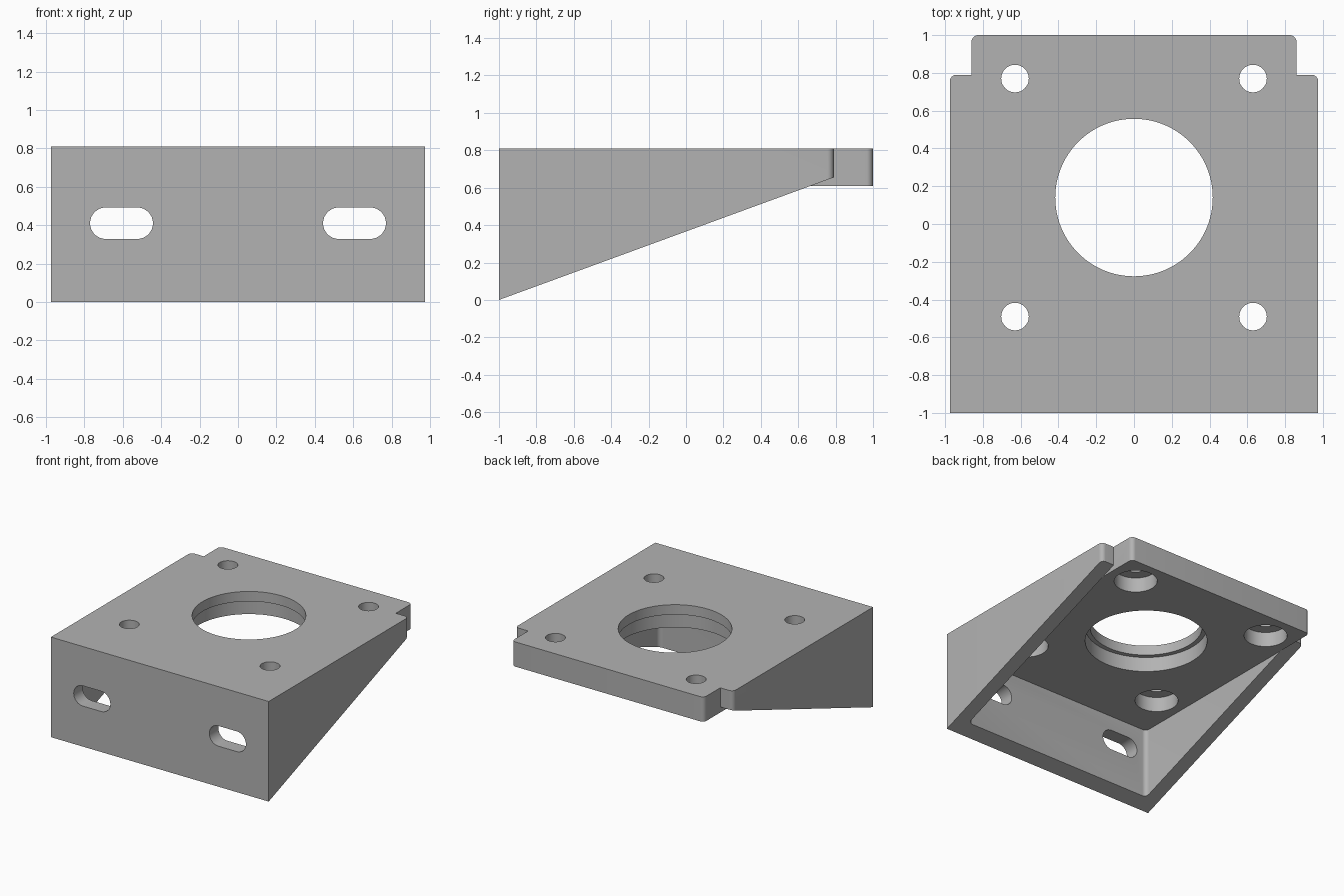
import bpy, bmesh, math
from mathutils import Vector, Matrix

cube = bpy.data.objects.get("Cube")
if cube:
    bpy.data.objects.remove(cube, do_unlink=True)

HALF, INNER, TOP, FLOOR = 0.975, 0.86, 0.81, 0.61   # widths and plate heights
WALL_END, SLOPE, R = 0.79, 0.366, 0.035

grey = bpy.data.materials.new("mid grey")
grey.use_nodes = True
colour = (0.45, 0.45, 0.45, 1)
grey.diffuse_color = colour
grey.node_tree.nodes["Principled BSDF"].inputs["Base Color"].default_value = colour


def outline(corners, steps=8):
    """Turn (x, y, radius) corners into points, rounding where radius > 0."""
    pts = []
    for i, (x, y, r) in enumerate(corners):
        p = Vector((x, y))
        if not r:
            pts.append(p)
            continue
        a = (Vector(corners[i - 1][:2]) - p).normalized()
        b = (Vector(corners[(i + 1) % len(corners)][:2]) - p).normalized()
        c = p + (a + b) * r
        for k in range(steps + 1):
            t = k / steps * math.pi / 2
            pts.append(c - b * r * math.cos(t) - a * r * math.sin(t))
    return pts


def prism(name, pts, low, high, axis="z"):
    """Extrude a closed outline along an axis."""
    place = {"x": lambda u, v, w: (w, u, v),
             "y": lambda u, v, w: (u, w, v),
             "z": lambda u, v, w: (u, v, w)}[axis]
    bm = bmesh.new()
    base = bm.faces.new([bm.verts.new(place(u, v, low)) for u, v in pts])
    ext = bmesh.ops.extrude_face_region(bm, geom=[base])
    verts = [g for g in ext["geom"] if isinstance(g, bmesh.types.BMVert)]
    bmesh.ops.translate(bm, verts=verts, vec=place(0, 0, high - low))
    bmesh.ops.recalc_face_normals(bm, faces=bm.faces[:])
    mesh = bpy.data.meshes.new(name)
    bm.to_mesh(mesh)
    bm.free()
    mesh.materials.append(grey)
    obj = bpy.data.objects.new(name, mesh)
    bpy.context.collection.objects.link(obj)
    return obj


def disc(x, y, r, n=48):
    return [(x + r * math.cos(math.tau * k / n), y + r * math.sin(math.tau * k / n))
            for k in range(n)]


def cut(target, cutter):
    cutter.hide_render = True
    mod = target.modifiers.new("cut", "BOOLEAN")
    mod.operation, mod.solver, mod.object = "DIFFERENCE", "EXACT", cutter
    bpy.ops.object.select_all(action="DESELECT")
    bpy.context.view_layer.objects.active = target
    target.select_set(True)
    bpy.ops.object.modifier_apply(modifier=mod.name)
    bpy.data.objects.remove(cutter, do_unlink=True)


# Solid block with stepped, rounded rear corners
right_half = [(HALF, -1, 0), (HALF, WALL_END, R), (INNER, WALL_END, 0), (INNER, 1, R)]
left_half = [(-x, y, r) for x, y, r in reversed(right_half)]
bracket = prism("mounting_bracket", outline(right_half + left_half), 0, TOP)

# Sloping underside of the side walls and front wall
def slope_profile(y_end):
    return [(-1.1, -0.1 * SLOPE), (y_end, SLOPE * (y_end + 1)), (y_end, -0.3), (-1.1, -0.3)]

for low, high in ((INNER, 1.2), (-1.2, -INNER)):
    cut(bracket, prism("side_slope_cutter", slope_profile(0.9), low, high, "x"))
cut(bracket, prism("front_slope_cutter", slope_profile(-0.5), -0.9, 0.9, "x"))

# Hollow under the plate, open at the rear
cavity = outline([(-INNER, -0.885, R), (INNER, -0.885, R), (INNER, 1.2, 0), (-INNER, 1.2, 0)])
cut(bracket, prism("cavity_cutter", cavity, -0.4, FLOOR))

# Central bore and screw holes, each with a wider recess from below
holes = [(0, 0.14, 0.417, 0.453)]
holes += [(x, y, 0.073, 0.16) for x in (-0.63, 0.63) for y in (-0.49, 0.77)]
for x, y, bore, recess in holes:
    n = 96 if x == 0 else 48
    cut(bracket, prism("bore_cutter", disc(x, y, bore, n), 0.5, 1))
    cut(bracket, prism("recess_cutter", disc(x, y, recess, n), 0.5, 0.73))

# Rounded slots through the front wall
for side in (-1, 1):
    pts = []
    for k in range(34):
        end = 1 if k < 17 else -1
        a = -math.pi / 2 + math.pi * (k if k < 17 else k - 1) / 16
        pts.append((side * 0.607 + end * 0.082 + 0.082 * math.cos(a),
                    0.41 + 0.082 * math.sin(a)))
    cut(bracket, prism("slot_cutter", pts, -1.2, -0.7, "y"))

bpy.ops.object.shade_smooth_by_angle(angle=math.radians(30))
